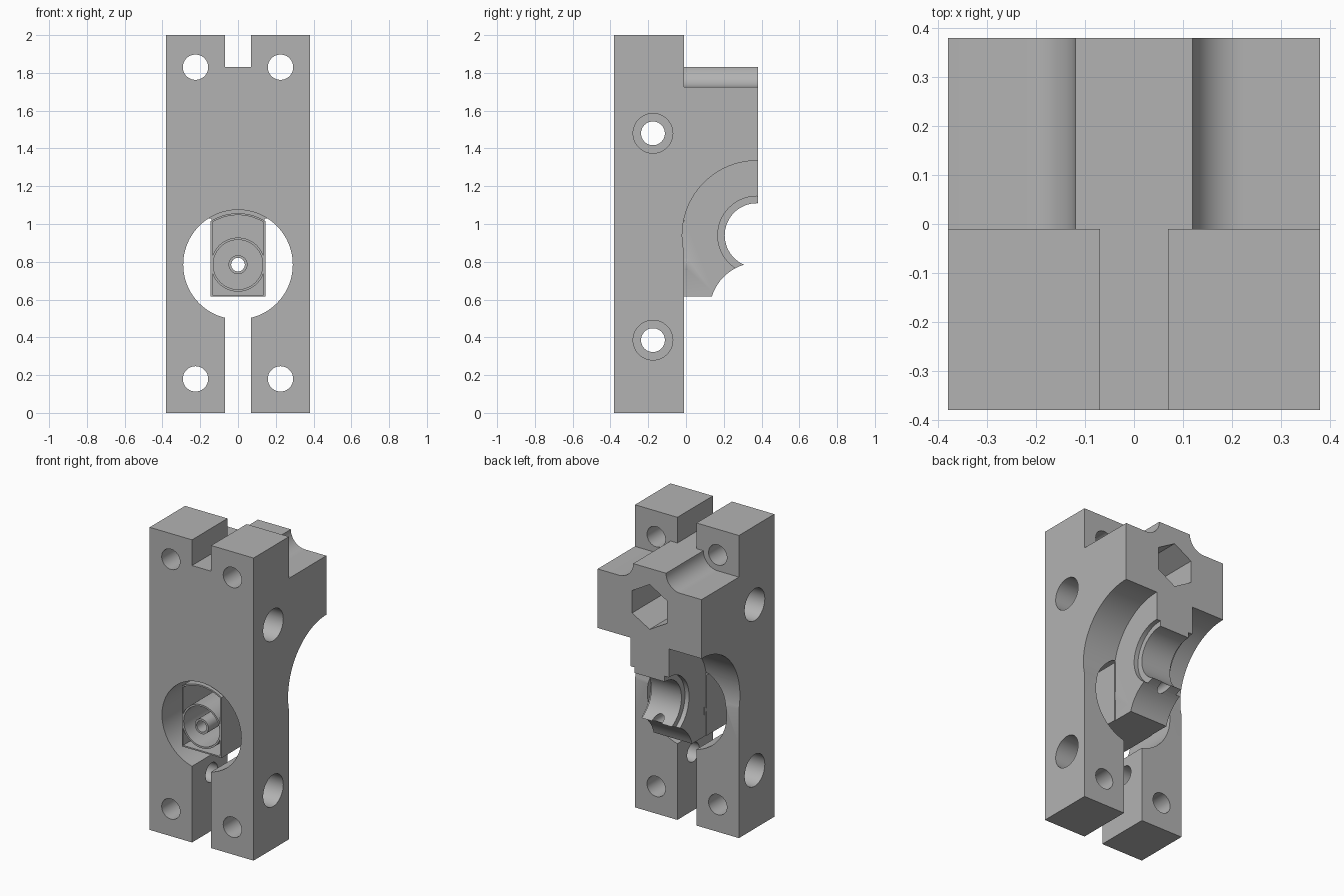
import bpy, bmesh
from math import sin, cos, radians, sqrt

cube = bpy.data.objects.get("Cube")
if cube:
    bpy.data.objects.remove(cube, do_unlink=True)

# Plain grey material
grey = bpy.data.materials.new("plain_grey")
grey.use_nodes = True
colour = (0.45, 0.45, 0.45, 1)
grey.diffuse_color = colour
grey.node_tree.nodes["Principled BSDF"].inputs["Base Color"].default_value = colour


def arc(u, v, r, start, end, n=32):
    steps = [radians(start + (end - start) * i / n) for i in range(n + 1)]
    return [(u + r * cos(t), v + r * sin(t)) for t in steps]


def circle(u, v, r, n=64):
    return arc(u, v, r, 0, 360, n)[:-1]


def rect(u0, u1, v0, v1):
    return [(u0, v0), (u1, v0), (u1, v1), (u0, v1)]


def prism(name, profile, a, b, axis="y"):
    """Extrude an (x, z) profile along y, or a (y, z) profile along x."""
    bm = bmesh.new()
    place = (lambda u, v, d: (u, d, v)) if axis == "y" else (lambda u, v, d: (d, u, v))
    ends = [[bm.verts.new(place(u, v, d)) for u, v in profile] for d in (a, b)]
    for ring in ends:
        bm.faces.new(ring)
    n = len(profile)
    for i in range(n):
        j = (i + 1) % n
        bm.faces.new((ends[0][i], ends[0][j], ends[1][j], ends[1][i]))
    bmesh.ops.recalc_face_normals(bm, faces=bm.faces)
    mesh = bpy.data.meshes.new(name)
    bm.to_mesh(mesh)
    bm.free()
    obj = bpy.data.objects.new(name, mesh)
    bpy.context.collection.objects.link(obj)
    return obj


def combine(tool, operation):
    mod = body.modifiers.new("boolean", "BOOLEAN")
    mod.operation, mod.object, mod.solver = operation, tool, "EXACT"
    bpy.context.view_layer.objects.active = body
    bpy.ops.object.modifier_apply(modifier=mod.name)
    bpy.data.objects.remove(tool, do_unlink=True)


def add(*args):
    combine(prism("addition", *args), "UNION")


def cut(*args):
    combine(prism("cutter", *args), "DIFFERENCE")


HALF, FRONT, JOIN, BACK = 0.38, -0.38, -0.01, 0.38
HOLE_X, BORE_Z = 0.225, 0.785
WEB, HUB_Y, HUB_Z = 0.14, 0.375, 0.94

# Front plate
body = prism("bracket_body", rect(-HALF, HALF, 0, 2), FRONT, JOIN)

# Rear block with a raised ridge between two concave grooves
groove = arc(HOLE_X, 1.83, 0.105, 180, 270, 16)
right = groove + [(HALF, 1.725), (HALF, 0.615)]
add(right + [(-x, z) for x, z in reversed(right)], -0.2, BACK)

# Plate slots, large bore and four mounting holes
cut(rect(-0.07, 0.07, 1.83, 2.1), -0.5, JOIN)
cut(circle(0, BORE_Z, 0.29, 96), -0.5, JOIN)
cut(rect(-0.07, 0.07, -0.1, 0.6), -0.5, JOIN)
for x in (-HOLE_X, HOLE_X):
    for z in (0.18, 1.83):
        cut(circle(x, z, 0.067), -0.5, 0 if z < 1 else 0.1)

# Cross holes, counterbored from both sides
for z in (0.385, 1.48):
    cut(circle(-0.175, z, 0.063), -0.5, 0.5, "x")
    for s in (-1, 1):
        cut(circle(-0.175, z, 0.105), s * 0.18, s * 0.5, "x")

# Round side clearances that leave a central web
sweep = arc(HUB_Y, HUB_Z, 0.395, 90, 192.9, 48)
sweep[-1] = (JOIN, sweep[-1][1])
clearance = [(0.5, sweep[0][1])] + sweep + [(JOIN, 0.5), (0.5, 0.5)]
for s in (-1, 1):
    cut(clearance, s * WEB, s * 0.5, "x")

# Cradle in the web, with shallow side recesses and a lower scoop
cut(circle(HUB_Y, HUB_Z, 0.17), -0.3, 0.3, "x")
for s in (-1, 1):
    cut(circle(HUB_Y, HUB_Z, 0.207), s * 0.11, s * 0.3, "x")
cut(circle(0.38, 0.54, 0.255), -0.3, 0.3, "x")

# Hexagonal nut pocket
cut([(0.148 * sin(radians(60 * i)), 1.575 + 0.148 * cos(radians(60 * i)))
     for i in range(6)], -0.1, 0.5)


# Thin-walled box inside the bore, with nested tubes
def box_profile(half, bottom, r):
    top = BORE_Z + sqrt(r * r - half * half)
    steps = [half * (1 - i / 8) for i in range(1, 16)]
    crown = [(x, BORE_Z + sqrt(r * r - x * x)) for x in steps]
    return [(-half, bottom), (half, bottom), (half, top)] + crown + [(-half, top)]


add(box_profile(0.145, 0.615, 0.272), FRONT, JOIN + 0.002)
cut(box_profile(0.136, 0.624, 0.262), -0.5, JOIN)
add(circle(0, BORE_Z, 0.143), FRONT, 0.01)
cut(circle(0, BORE_Z, 0.131), -0.5, JOIN)
add(circle(0, BORE_Z, 0.05), FRONT, 0.01)
cut(circle(0, BORE_Z, 0.036), -0.5, 0.5)

# Finish: colour and sharp-edged smooth shading
body.data.materials.clear()
body.data.materials.append(grey)
for face in body.data.polygons:
    face.material_index = 0
bpy.ops.object.select_all(action="DESELECT")
body.select_set(True)
bpy.context.view_layer.objects.active = body
bpy.ops.object.shade_smooth_by_angle(angle=radians(30))
